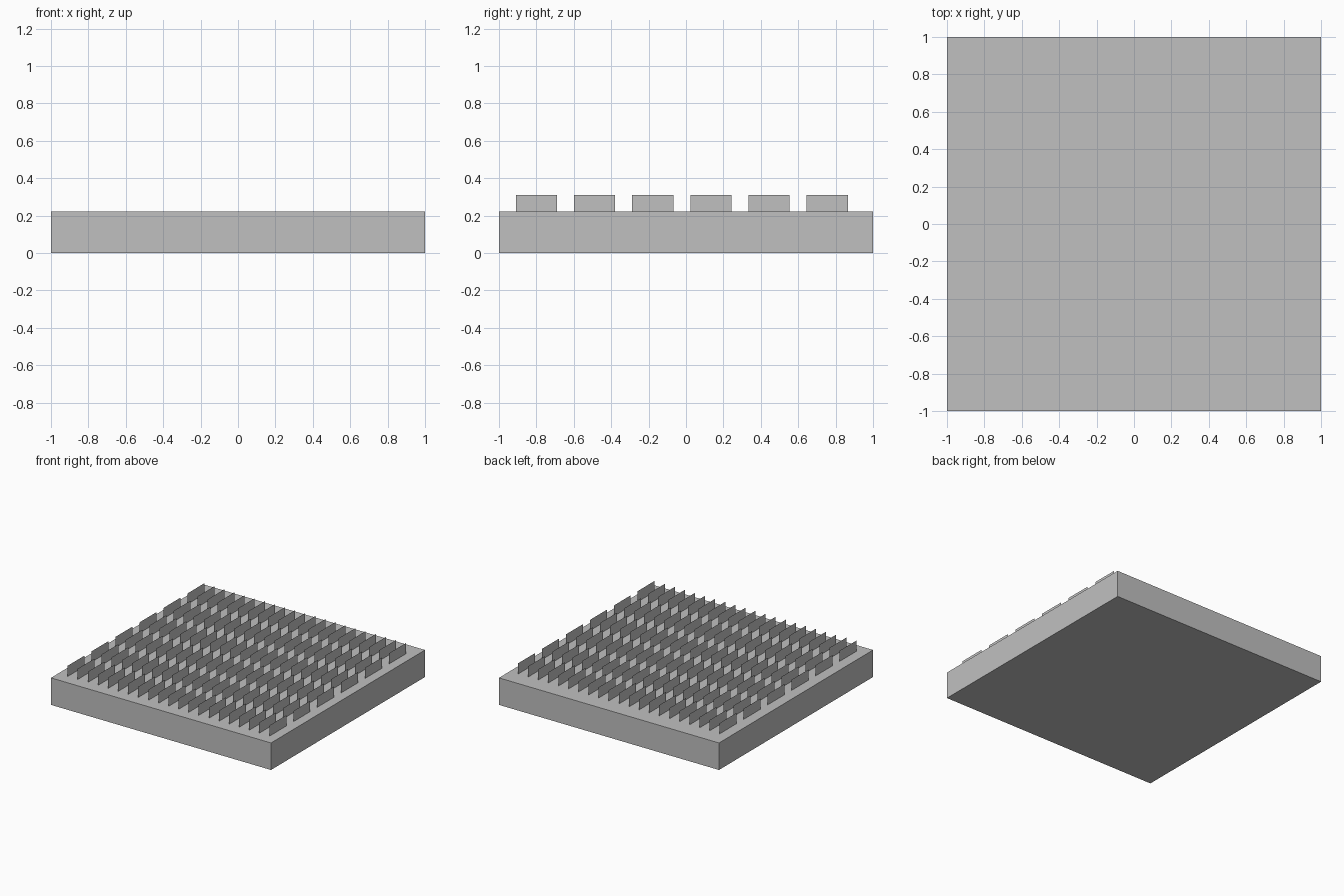
import bpy
import bmesh
from mathutils import Matrix, Vector

default = bpy.data.objects.get("Cube")
if default:
    bpy.data.objects.remove(default, do_unlink=True)

BASE_HEIGHT = 0.222
FIN_TOP = 0.31
FIN_LENGTH = 0.22
COLUMNS, ROWS = 21, 6
FIRST_FIN = Vector((-0.912, -0.91, BASE_HEIGHT))
PITCH_X, PITCH_Y = 0.0917, 0.311

# Single plain grey
grey = bpy.data.materials.new("plain_grey")
grey.use_nodes = True
grey.diffuse_color = (0.53, 0.53, 0.53, 1)
grey.node_tree.nodes["Principled BSDF"].inputs["Base Color"].default_value = grey.diffuse_color


def add_object(name, bm):
    mesh = bpy.data.meshes.new(name)
    bm.to_mesh(mesh)
    bm.free()
    mesh.materials.append(grey)
    obj = bpy.data.objects.new(name, mesh)
    bpy.context.collection.objects.link(obj)
    return obj


def add_array(obj, name, count, offset):
    mod = obj.modifiers.new(name, "ARRAY")
    mod.count = count
    mod.use_relative_offset = False
    mod.use_constant_offset = True
    mod.constant_offset_displace = offset


# Square base slab
bm = bmesh.new()
size = Matrix.Diagonal((2, 2, BASE_HEIGHT, 1))
bmesh.ops.create_cube(bm, size=1, matrix=Matrix.Translation((0, 0, BASE_HEIGHT / 2)) @ size)
add_object("base_slab", bm)

# Paper-thin upright fin, repeated in columns and rows
bm = bmesh.new()
outline = [(0, 0), (FIN_LENGTH, 0), (FIN_LENGTH, FIN_TOP - BASE_HEIGHT), (0, FIN_TOP - BASE_HEIGHT)]
bm.faces.new([bm.verts.new((0, y, z)) for y, z in outline])
fins = add_object("upright_fins", bm)
fins.location = FIRST_FIN
add_array(fins, "columns", COLUMNS, (PITCH_X, 0, 0))
add_array(fins, "rows", ROWS, (0, PITCH_Y, 0))
